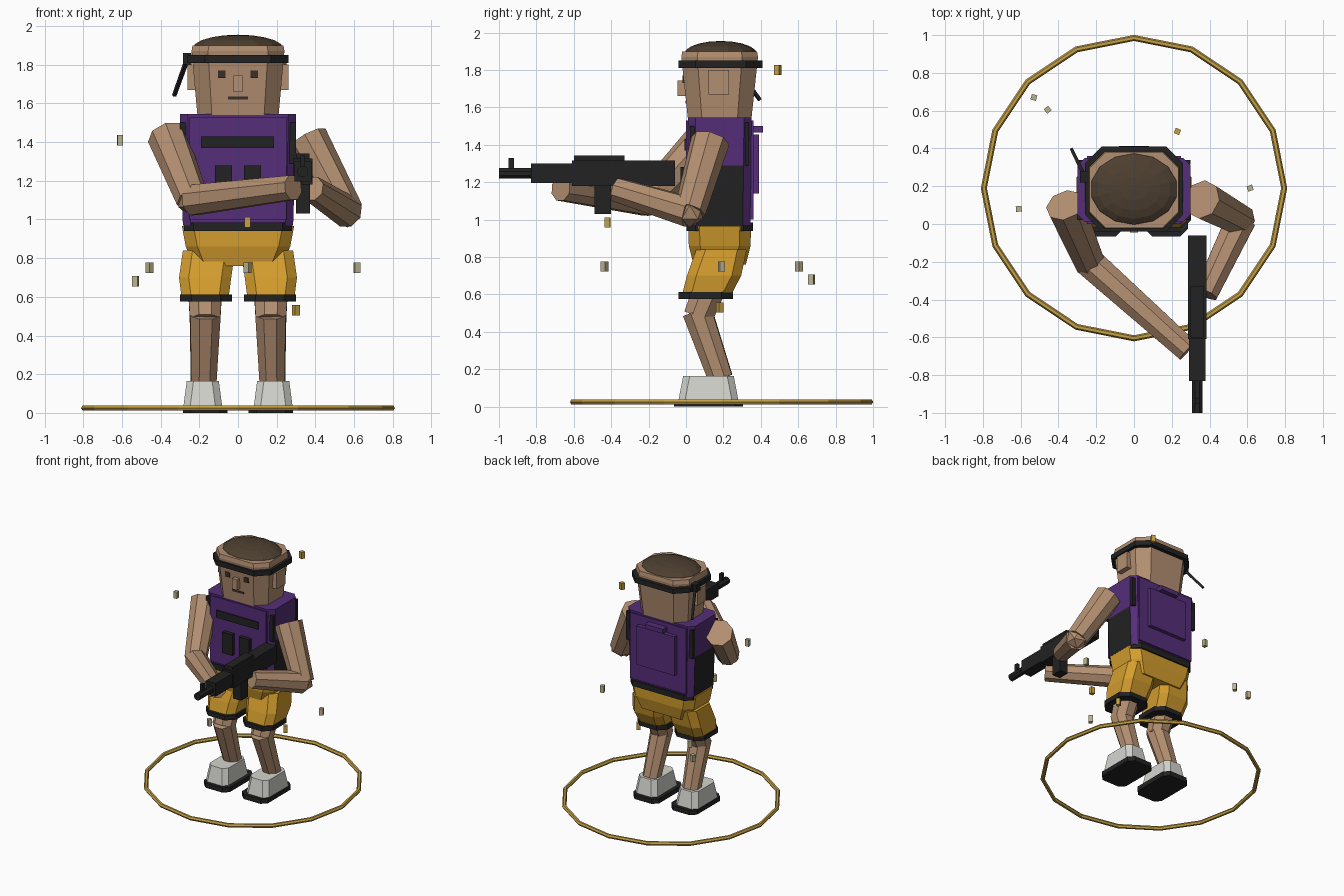
import bpy, bmesh, math
from mathutils import Vector, Matrix

if "Cube" in bpy.data.objects:
    bpy.data.objects.remove(bpy.data.objects["Cube"], do_unlink=True)


def material(name, r, g, b):
    m = bpy.data.materials.new(name)
    m.use_nodes = True
    m.diffuse_color = (r, g, b, 1)
    m.node_tree.nodes["Principled BSDF"].inputs["Base Color"].default_value = (r, g, b, 1)
    return m


SKIN = material("skin", .45, .275, .165)
PURPLE = material("purple cloth", .09, .027, .19)
YELLOW = material("yellow cloth", .66, .34, .027)
BLACK = material("black", .016, .016, .016)
HAIR = material("dark brown hair", .075, .05, .03)
FEATURE = material("face detail", .04, .03, .022)
WHITE = material("shoe white", .66, .66, .62)
GOLD = material("gold", .56, .35, .06)
KHAKI = material("pale khaki", .5, .45, .27)


def finish(name, bm, *mats, rule=None):
    bmesh.ops.recalc_face_normals(bm, faces=bm.faces)
    if rule:
        for f in bm.faces:
            f.material_index = rule(f)
    me = bpy.data.meshes.new(name)
    bm.to_mesh(me)
    bm.free()
    for m in mats:
        me.materials.append(m)
    ob = bpy.data.objects.new(name, me)
    bpy.context.collection.objects.link(ob)
    return ob


def box(name, mat, x, y, z, turn=0):
    """Box from (low, high) ranges, turned about its own vertical axis."""
    bm = bmesh.new()
    mid = Vector([sum(r) / 2 for r in (x, y, z)])
    size = [r[1] - r[0] for r in (x, y, z)]
    bmesh.ops.create_cube(bm, size=1, matrix=Matrix.Translation(mid)
                          @ Matrix.Rotation(turn, 4, 'Z') @ Matrix.Diagonal((*size, 1)))
    return finish(name, bm, mat)


def loft(name, mats, sections, rule=None):
    """Stacked chamfered rectangles: z, centre x, centre y, half x, half y, chamfer."""
    bm = bmesh.new()
    rings = []
    for z, cx, cy, hx, hy, c in sections:
        pts = [(hx, hy - c), (hx - c, hy), (c - hx, hy), (-hx, hy - c),
               (-hx, c - hy), (c - hx, -hy), (hx - c, -hy), (hx, c - hy)]
        rings.append([bm.verts.new((cx + px, cy + py, z)) for px, py in pts])
    for a, b in zip(rings, rings[1:]):
        for i in range(8):
            j = (i + 1) % 8
            bm.faces.new((a[i], a[j], b[j], b[i]))
    bm.faces.new(rings[0])
    bm.faces.new(rings[-1])
    return finish(name, bm, *mats, rule=rule)


def limb(name, mat, a, b, r1, r2, sides=8):
    """Tapered faceted cylinder between two points."""
    a, b = Vector(a), Vector(b)
    d = b - a
    bm = bmesh.new()
    mat4 = (Matrix.Translation((a + b) / 2) @ d.to_track_quat('Z', 'Y').to_matrix().to_4x4()
            @ Matrix.Rotation(math.pi / sides, 4, 'Z'))
    bmesh.ops.create_cone(bm, cap_ends=True, segments=sides, radius1=r1, radius2=r2,
                          depth=d.length, matrix=mat4)
    return finish(name, bm, mat)


CY = .18  # depth of the body's middle

# Ground ring
bpy.ops.mesh.primitive_torus_add(major_segments=16, minor_segments=6, major_radius=.795,
                                 minor_radius=.016, location=(0, .19, .025))
ring = bpy.context.object
ring.name = "ground_ring"
ring.data.materials.append(GOLD)

# Legs, shorts and shoes
for side, s in (("right", -1), ("left", 1)):
    x = s * .17
    loft(side + "_sole", [BLACK], [(0, x, .12, .115, .185, .04), (.038, x, .12, .115, .185, .04)])
    loft(side + "_shoe", [WHITE], [(.035, x + s * .012, .12, .1, .16, .035),
                                   (.165, x + s * .012, .12, .083, .135, .035)])
    limb(side + "_shin", SKIN, (x, .06, .51), (s * .178, .185, .15), .085, .07)
    limb(side + "_thigh", SKIN, (x, .16, .72), (x, .065, .48), .1, .085)
    loft(side + "_short_leg", [YELLOW], [(.585, x, .105, .12, .13, .05),
                                         (.70, x, .15, .135, .145, .05),
                                         (.84, s * .15, .19, .135, .135, .05)])
    loft(side + "_short_hem", [BLACK], [(.575, s * .166, .105, .135, .145, .06),
                                        (.612, s * .166, .105, .135, .145, .06)])
loft("shorts_hips", [YELLOW], [(.76, 0, CY, .23, .14, .06), (.86, 0, CY, .27, .165, .06),
                               (.965, 0, CY, .29, .168, .06)])
loft("belt", [BLACK], [(.94, 0, CY, .28, .178, .05), (.985, 0, CY, .28, .178, .05)])

# Vest: black side panels low down, purple everywhere else
loft("vest", [PURPLE, BLACK], [(.97, 0, CY, .285, .165, .04), (1.29, 0, CY, .295, .167, .04),
                               (1.545, 0, CY, .30, .17, .04)],
     rule=lambda f: int(abs(f.normal.x) > .9 and f.calc_center_median().z < 1.29))
box("vest_front_plate", PURPLE, (-.25, .25), (0, .03), (1, 1.53))
box("vest_back_plate", PURPLE, (-.25, .25), (.33, .36), (1, 1.53))
box("back_pack", PURPLE, (-.17, .17), (.35, .39), (1.14, 1.455))
box("back_pack_handle", PURPLE, (-.08, .08), (.35, .412), (1.465, 1.5))
box("chest_stripe", BLACK, (-.19, .185), (-.009, .01), (1.37, 1.43))
for s in (-1, 1):
    side = "left" if s > 0 else "right"
    box(side + "_chest_pouch", BLACK, sorted((s * .03, s * .12)), (-.03, .01), (1.11, 1.28))
    box(side + "_back_strap", BLACK, sorted((s * .265, s * .30)), (.315, .338), (1.29, 1.52))
    box(side + "_front_strap", BLACK, sorted((s * .265, s * .30)), (.022, .045), (1.29, 1.5))

# Head
loft("head", [SKIN], [(1.54, 0, CY, .21, .17, .075), (1.87, 0, CY, .24, .205, .085),
                      (1.9, 0, CY, .235, .2, .085)])
loft("headband", [BLACK], [(1.81, 0, .185, .26, .225, .09), (1.85, 0, .185, .26, .225, .09)])
limb("headband_tail", BLACK, (-.255, .24, 1.85), (-.33, .395, 1.64), .014, .012, 4)
box("headband_knot", BLACK, (-.285, -.24), (.22, .28), (1.8, 1.86))
bm = bmesh.new()
bmesh.ops.create_uvsphere(bm, u_segments=14, v_segments=10, radius=1,
                          matrix=Matrix.Translation((0, .185, 1.885))
                          @ Matrix.Diagonal((.24, .195, .07, 1)))
finish("hair", bm, HAIR)
box("nose", SKIN, (-.022, .022), (-.045, .02), (1.66, 1.745))
box("mouth", FEATURE, (-.052, .052), (-.004, .02), (1.62, 1.636))
for s in (-1, 1):
    side = "left" if s > 0 else "right"
    box(side + "_eye", FEATURE, sorted((s * .064, s * .104)), (-.018, .01), (1.73, 1.77))
    box(side + "_ear", SKIN, sorted((s * .2, s * .262)), (.12, .23), (1.67, 1.8))

# Arms
ARMS = {"right": ((-.365, .1, 1.43), (-.235, -.205, 1.10), (.285, -.67, 1.165)),
        "left": ((.36, .13, 1.42), (.565, .02, 1.04), (.38, -.37, 1.16))}
for side, (shoulder, elbow, hand) in ARMS.items():
    limb(side + "_upper_arm", SKIN, shoulder, elbow, .105, .085)
    limb(side + "_forearm", SKIN, elbow, hand, .085, .068)
    bm = bmesh.new()
    bmesh.ops.create_icosphere(bm, subdivisions=1, radius=.082,
                               matrix=Matrix.Translation(elbow))
    finish(side + "_elbow", bm, SKIN)

# Rifle, pointing forward
GX = .335
for name, w, y, z in (
        ("rifle_body", .05, (-.61, -.06), (1.18, 1.315)),
        ("rifle_top_rail", .035, (-.6, -.33), (1.3, 1.342)),
        ("rifle_handguard", .044, (-.83, -.6), (1.195, 1.3)),
        ("rifle_magazine", .036, (-.49, -.4), (1.03, 1.2)),
        ("rifle_front_sight", .012, (-.95, -.92), (1.24, 1.33))):
    box(name, BLACK, (GX - w, GX + w), y, z)
limb("rifle_barrel", BLACK, (GX, -.8, 1.247), (GX, -1, 1.247), .03, .03)

# Floating chips
CHIPS = [(-.61, .08, 1.41, KHAKI), (-.457, .605, .75, KHAKI), (-.53, .67, .68, KHAKI),
         (.615, .19, .75, KHAKI), (.05, -.435, .75, KHAKI), (.05, -.42, .985, GOLD),
         (.3, .18, .53, GOLD), (.23, .49, 1.8, GOLD)]
for i, (x, y, z, mat) in enumerate(CHIPS):
    box("floating_chip", mat, (x - .015, x + .015), (y - .015, y + .015),
        (z - .027, z + .027), turn=.6 * i + .1)
